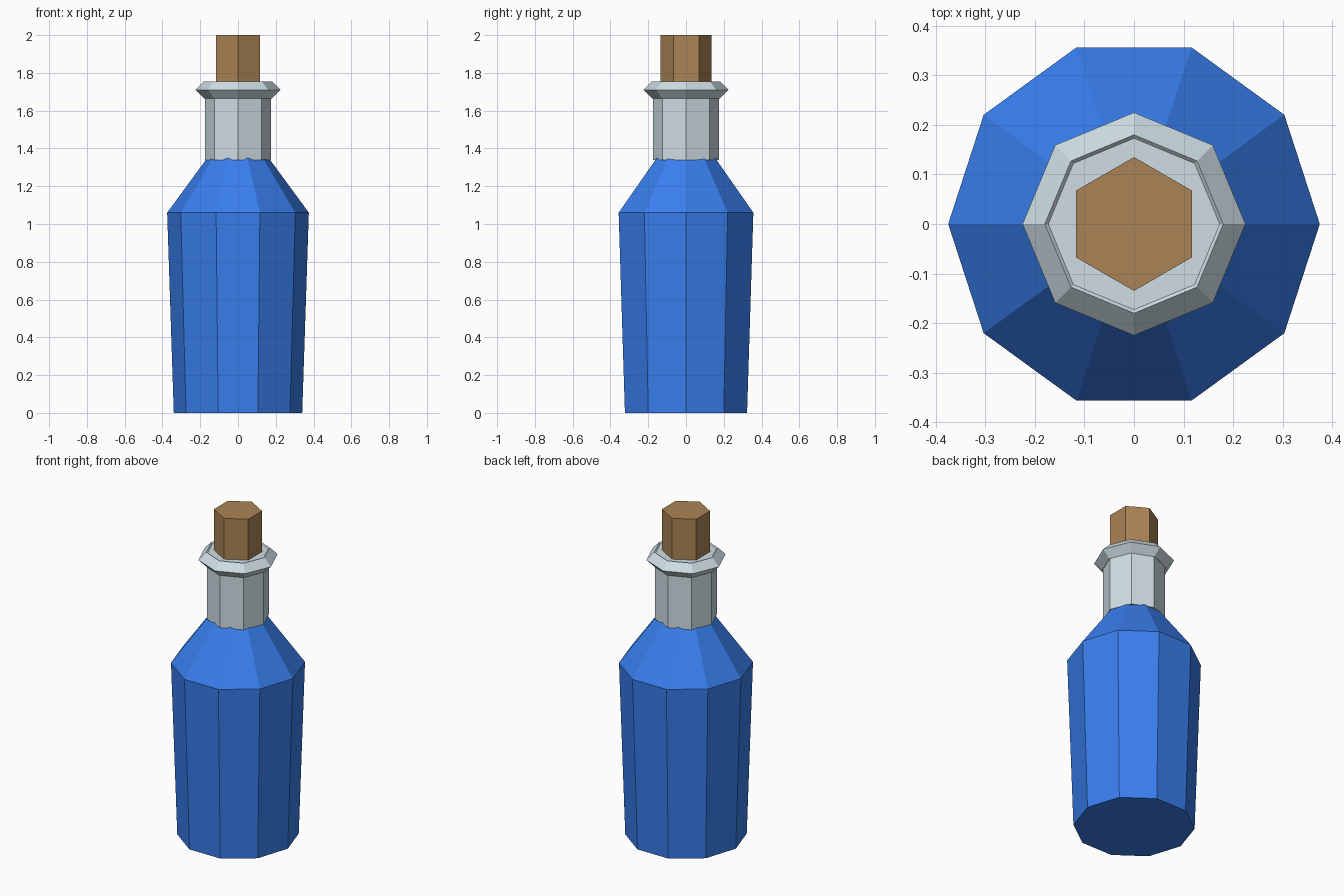
import bpy, bmesh
from math import pi, cos, sin

if "Cube" in bpy.data.objects:
    bpy.data.objects.remove(bpy.data.objects["Cube"])


def material(name, rgb):
    m = bpy.data.materials.new(name)
    m.diffuse_color = (*rgb, 1)
    m.use_nodes = True
    m.node_tree.nodes["Principled BSDF"].inputs["Base Color"].default_value = m.diffuse_color
    return m


def lathe(name, sides, profile, mat, turn=0.0, closed=False):
    """Flat-faced solid of revolution from (radius, z) points; closed makes a ring."""
    bm = bmesh.new()
    rings = [[bm.verts.new((r * cos(turn + 2 * pi * i / sides),
                            r * sin(turn + 2 * pi * i / sides), z))
              for i in range(sides)] for r, z in profile]
    pairs = list(zip(rings, rings[1:]))
    if closed:
        pairs.append((rings[-1], rings[0]))
    else:
        bm.faces.new(rings[0][::-1])
        bm.faces.new(rings[-1])
    for a, b in pairs:
        for i in range(sides):
            j = (i + 1) % sides
            bm.faces.new((a[i], a[j], b[j], b[i]))
    bmesh.ops.recalc_face_normals(bm, faces=bm.faces)
    me = bpy.data.meshes.new(name)
    bm.to_mesh(me)
    bm.free()
    me.materials.append(mat)
    ob = bpy.data.objects.new(name, me)
    bpy.context.collection.objects.link(ob)
    return ob


blue = material("blue_liquid", (0.04, 0.21, 0.85))
glass = material("pale_glass", (0.62, 0.73, 0.78))
wood = material("cork_brown", (0.41, 0.23, 0.09))

# Ten-sided tapered body with sloping shoulder
lathe("bottle_body", 10, [(0.34, 0), (0.375, 1.06), (0.155, 1.36)], blue)
# Eight-sided neck, reaching up inside the lip
lathe("bottle_neck", 8, [(0.175, 1.34), (0.175, 1.748)], glass)
# Diamond-section ring around the mouth
lathe("bottle_lip", 8, [(0.225, 1.71), (0.18, 1.755), (0.135, 1.71), (0.18, 1.665)],
      glass, closed=True)
# Six-sided stopper
lathe("cork", 6, [(0.135, 1.68), (0.135, 2.0)], wood, turn=pi / 2)
